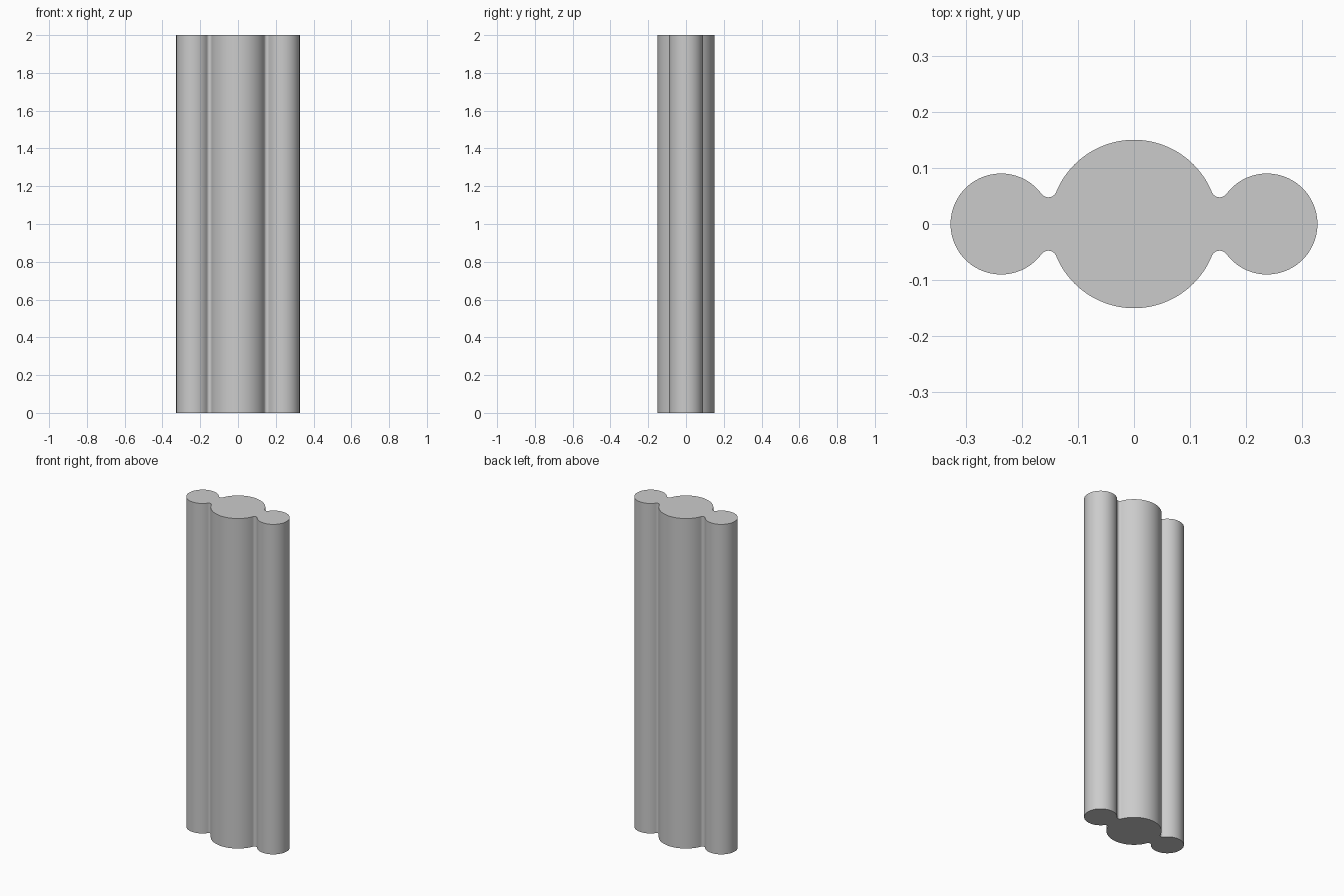
import bpy
import bmesh
from math import atan2, cos, sin, sqrt, pi, radians

cube = bpy.data.objects.get("Cube")
if cube:
    bpy.data.objects.remove(cube, do_unlink=True)

HEIGHT = 2.0
CORE_R, LOBE_R, FILLET_R = 0.15, 0.09, 0.015
LOBE_X = 0.237

grey = bpy.data.materials.new("plain grey")
grey.use_nodes = True
colour = (0.6, 0.6, 0.6, 1.0)
grey.diffuse_color = colour
grey.node_tree.nodes["Principled BSDF"].inputs["Base Color"].default_value = colour


def arc(cx, cy, radius, start, end, steps):
    """Points along a circular arc, both ends included."""
    angles = [start + (end - start) * i / steps for i in range(steps + 1)]
    return [(cx + radius * cos(a), cy + radius * sin(a)) for a in angles]


# Fillet centre, tangent to both the core and the side lobe
d_core, d_lobe = CORE_R + FILLET_R, LOBE_R + FILLET_R
fx = (LOBE_X**2 + d_core**2 - d_lobe**2) / (2 * LOBE_X)
fy = sqrt(d_core**2 - fx**2)
core_angle = atan2(fy, fx)
lobe_angle = atan2(fy, fx - LOBE_X)

# Quarter outline from the lobe tip to the top of the core
quarter = arc(LOBE_X, 0, LOBE_R, 0, lobe_angle, 24)
quarter += arc(fx, fy, FILLET_R, lobe_angle - pi, core_angle - pi, 12)[1:]
quarter += arc(0, 0, CORE_R, core_angle, pi / 2, 24)[1:]

# Mirror the quarter to close the outline
half = quarter + [(-x, y) for x, y in reversed(quarter[:-1])]
outline = half + [(x, -y) for x, y in reversed(half[1:-1])]

# Extrude the outline into the column
bm = bmesh.new()
base = bm.faces.new([bm.verts.new((x, y, 0)) for x, y in outline])
top = bmesh.ops.extrude_face_region(bm, geom=[base], use_keep_orig=True)
bmesh.ops.translate(bm, vec=(0, 0, HEIGHT),
                    verts=[v for v in top["geom"] if isinstance(v, bmesh.types.BMVert)])
bmesh.ops.recalc_face_normals(bm, faces=bm.faces)

mesh = bpy.data.meshes.new("three_lobed_column")
bm.to_mesh(mesh)
bm.free()
mesh.materials.append(grey)
column = bpy.data.objects.new("three_lobed_column", mesh)
bpy.context.collection.objects.link(column)

bpy.context.view_layer.objects.active = column
column.select_set(True)
bpy.ops.object.shade_smooth_by_angle(angle=radians(30))
